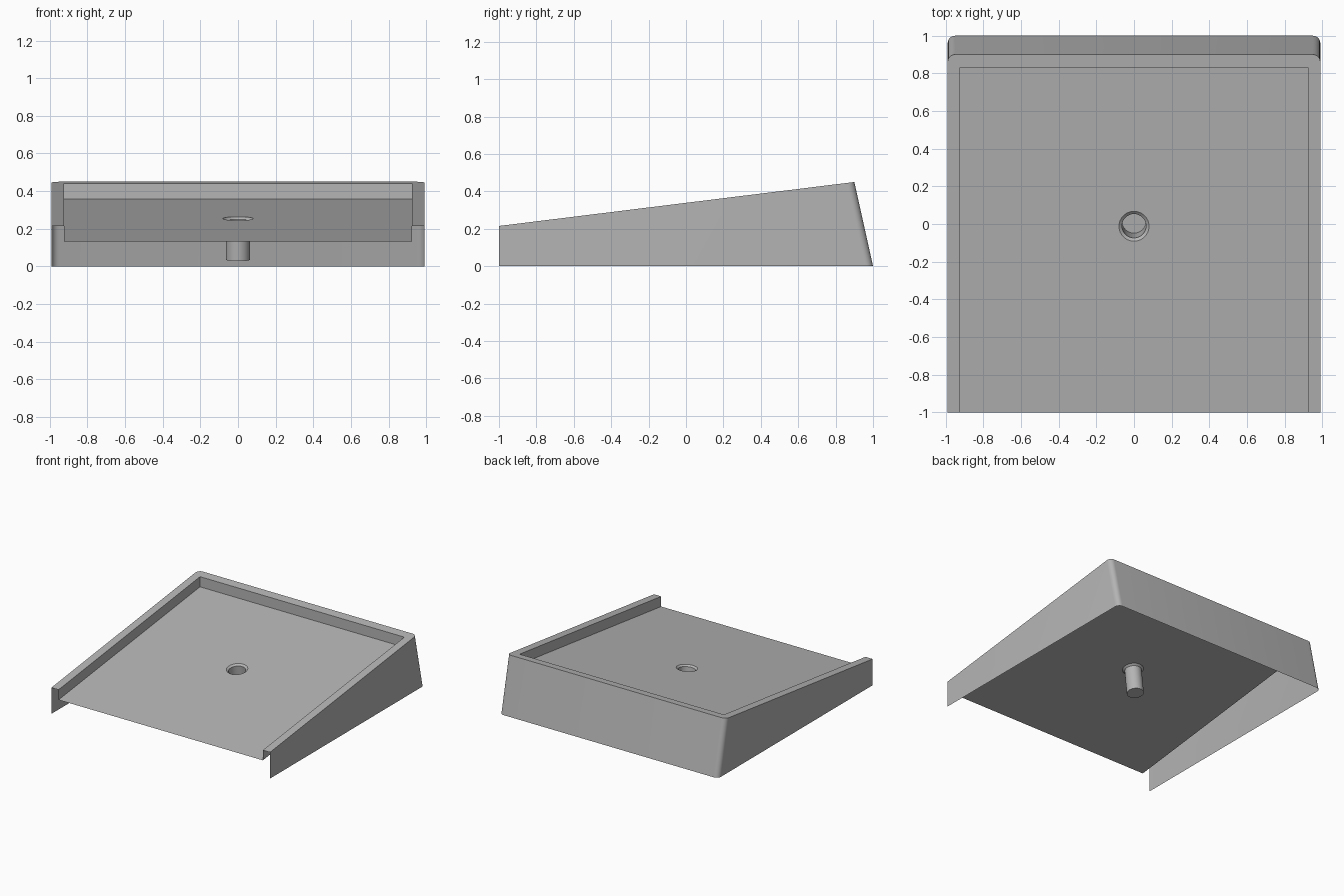
import bpy
import math
from mathutils import Vector

cube = bpy.data.objects.get("Cube")
if cube:
    bpy.data.objects.remove(cube)

grey = bpy.data.materials.new("plain grey")
grey.use_nodes = True
COLOUR = (0.46, 0.46, 0.46, 1)
grey.diffuse_color = COLOUR
grey.node_tree.nodes["Principled BSDF"].inputs["Base Color"].default_value = COLOUR

HALF = 0.99           # half width outside
INNER = 0.925         # half width of the basin
BACK = 0.83           # back of the basin
LEAN = 0.1            # how far the back wall leans forward
RADIUS = 0.04         # rear corner rounding
DEPTH = 0.083         # basin depth below the rim
SLOPE = (0.45 - 0.215) / 1.9
SIDES = 32


def rim_z(y):
    return 0.215 + SLOPE * (y + 1)


def make(name, verts, faces):
    mesh = bpy.data.meshes.new(name)
    mesh.from_pydata(verts, [], faces)
    mesh.materials.append(grey)
    obj = bpy.data.objects.new(name, mesh)
    bpy.context.collection.objects.link(obj)
    bpy.ops.object.select_all(action='DESELECT')
    obj.select_set(True)
    bpy.context.view_layer.objects.active = obj
    bpy.ops.object.shade_smooth_by_angle(angle=math.radians(30))
    return obj


def loft(name, rows, closed=False, cap=False):
    """Skin quads between rows of equal length."""
    n = len(rows[0])
    faces = []
    for r in range(len(rows) - 1):
        for i in range(n if closed else n - 1):
            j = (i + 1) % n
            faces.append((r * n + i, r * n + j, (r + 1) * n + j, (r + 1) * n + i))
    if cap:
        faces.append(tuple(range((len(rows) - 1) * n, len(rows) * n)))
    return make(name, [p for row in rows for p in row], faces)


# Outer wall: three sides with rounded rear corners and a leaning back
arc = [math.radians(a) for a in range(0, 91, 15)]
corner = [(HALF - RADIUS + RADIUS * math.cos(a), 1 - RADIUS + RADIUS * math.sin(a)) for a in arc]
path = [(HALF, -1)] + corner + [(-x, y) for x, y in reversed(corner)] + [(-HALF, -1)]
bottom = [(x, y, 0) for x, y in path]
top = [(x, y - LEAN if y > 0 else y) for x, y in path]
top = [(x, y, rim_z(y)) for x, y in top]
loft("outer_wall", [bottom, top])

# Sloping rim and the inner walls below it
inner = [(INNER, -1), (INNER, BACK), (-INNER, BACK), (-INNER, -1)]
lip = [(x, y, rim_z(y)) for x, y in inner]
foot = [(x, y, z - DEPTH) for x, y, z in lip]
ring = top + lip[::-1]
make("rim", ring, [tuple(range(len(ring)))])
loft("inner_wall", [lip, foot])

# Drain rings lie square to the sloping floor
normal = Vector((0, -SLOPE, 1)).normalized()
uphill = Vector((0, 1, SLOPE)).normalized()
centre = Vector((0, -0.012, rim_z(-0.012) - DEPTH))
angles = [2 * math.pi * i / SIDES for i in range(SIDES)]


def drain_ring(radius, depth):
    return [centre - normal * depth + Vector((radius * math.cos(a), 0, 0))
            + uphill * radius * math.sin(a) for a in angles]


# Basin floor with a round hole
edge = []
for a in angles:
    c, s = math.cos(a), math.sin(a)
    m = max(abs(c), abs(s))
    y = (BACK - 1) / 2 + (BACK + 1) / 2 * s / m
    edge.append((INNER * c / m, y, rim_z(y) - DEPTH))
loft("basin_floor", [edge, drain_ring(0.08, 0)], closed=True)

# Countersunk drain and its closed pipe
loft("drain_countersink", [drain_ring(0.08, 0), drain_ring(0.064, 0.012)], closed=True)
loft("drain_pipe", [drain_ring(0.064, 0.012), drain_ring(0.064, 0.22)], closed=True, cap=True)
